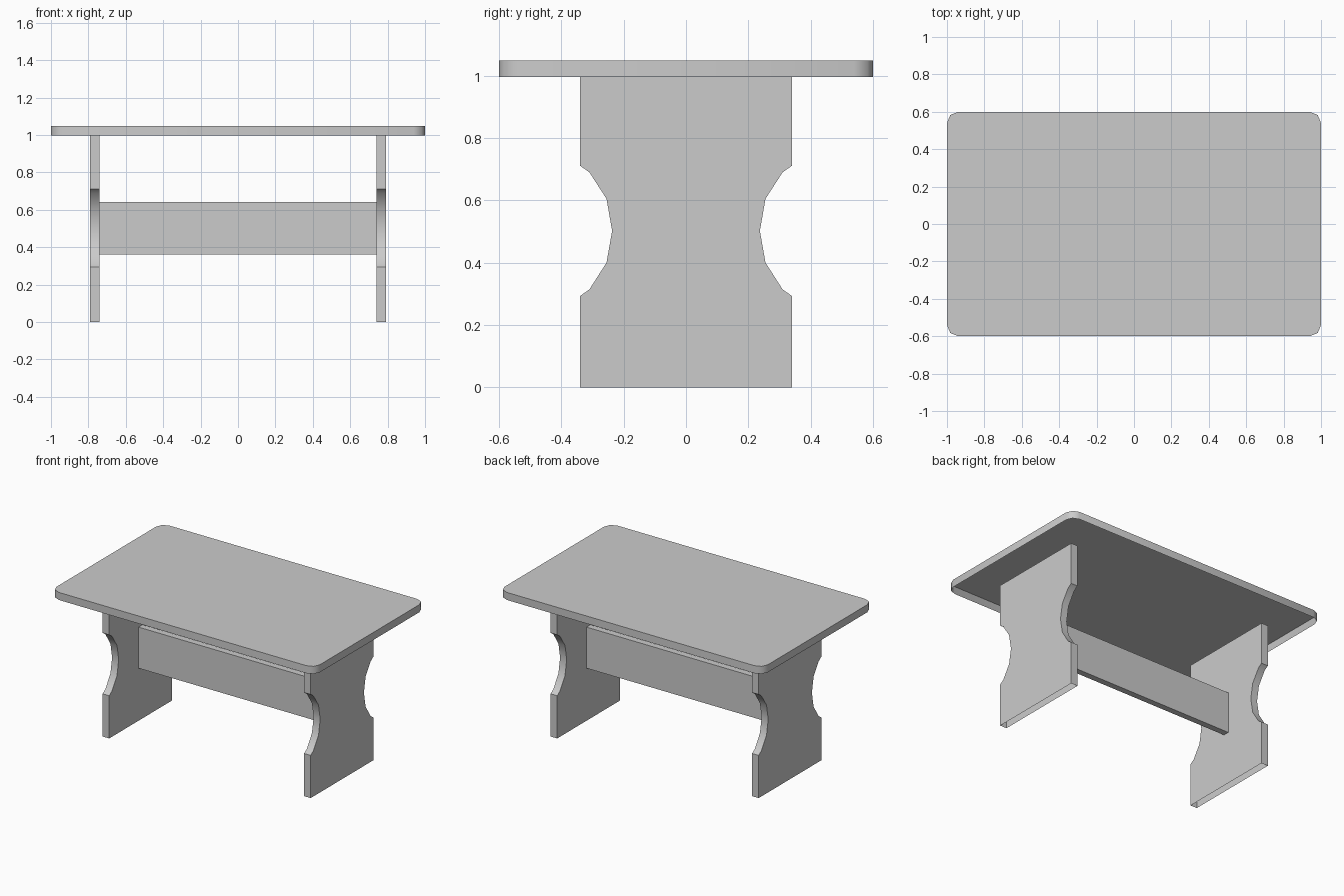
import bpy, bmesh, math
from mathutils import Vector

if "Cube" in bpy.data.objects:
    bpy.data.objects.remove(bpy.data.objects["Cube"])


def slab(name, outline, direction, open_sides):
    """Extrude a closed planar outline, leaving the given sides open."""
    bm = bmesh.new()
    face = bm.faces.new([bm.verts.new(p) for p in outline])
    ext = bmesh.ops.extrude_face_region(bm, geom=[face], use_keep_orig=True)
    moved = [v for v in ext["geom"] if isinstance(v, bmesh.types.BMVert)]
    bmesh.ops.translate(bm, verts=moved, vec=Vector(direction))
    bmesh.ops.recalc_face_normals(bm, faces=bm.faces)
    bm.normal_update()
    hidden = [f for f in bm.faces
              if any(f.normal.dot(Vector(n)) > 0.99 for n in open_sides)]
    bmesh.ops.delete(bm, geom=hidden, context='FACES')
    mesh = bpy.data.meshes.new(name)
    bm.to_mesh(mesh)
    bm.free()
    obj = bpy.data.objects.new(name, mesh)
    bpy.context.collection.objects.link(obj)
    bpy.ops.object.select_all(action='DESELECT')
    obj.select_set(True)
    bpy.context.view_layer.objects.active = obj
    bpy.ops.object.shade_smooth_by_angle(angle=math.radians(50))
    return obj


# Table top with rounded corners, open underneath
R, BASE, TOP = 0.06, 0.996, 1.048
top = []
for i, (sx, sy) in enumerate([(1, 1), (-1, 1), (-1, -1), (1, -1)]):
    for k in range(3):
        a = math.radians(90 * i + 45 * k)
        top.append((sx * (1 - R) + R * math.cos(a),
                    sy * (0.6 - R) + R * math.sin(a), BASE))
slab("table_top", top, (0, 0, TOP - BASE), [(0, 0, -1)])

# End panels with a curved notch on both sides, open at floor and top
half = [(0.34, 0), (0.34, 0.293), (0.31, 0.314), (0.255, 0.4), (0.237, 0.502),
        (0.255, 0.605), (0.31, 0.69), (0.34, 0.711), (0.34, BASE)]
profile = half + [(-y, z) for y, z in reversed(half)]
for name, x in (("left_leg_panel", -0.79), ("right_leg_panel", 0.74)):
    slab(name, [(x, y, z) for y, z in profile], (0.05, 0, 0),
         [(0, 0, 1), (0, 0, -1)])

# Stretcher board joining the panels, open where it meets them
board = [(-0.74, -0.021, 0.36), (-0.74, 0.021, 0.36),
         (-0.74, 0.021, 0.642), (-0.74, -0.021, 0.642)]
slab("stretcher", board, (1.48, 0, 0), [(1, 0, 0), (-1, 0, 0)])
